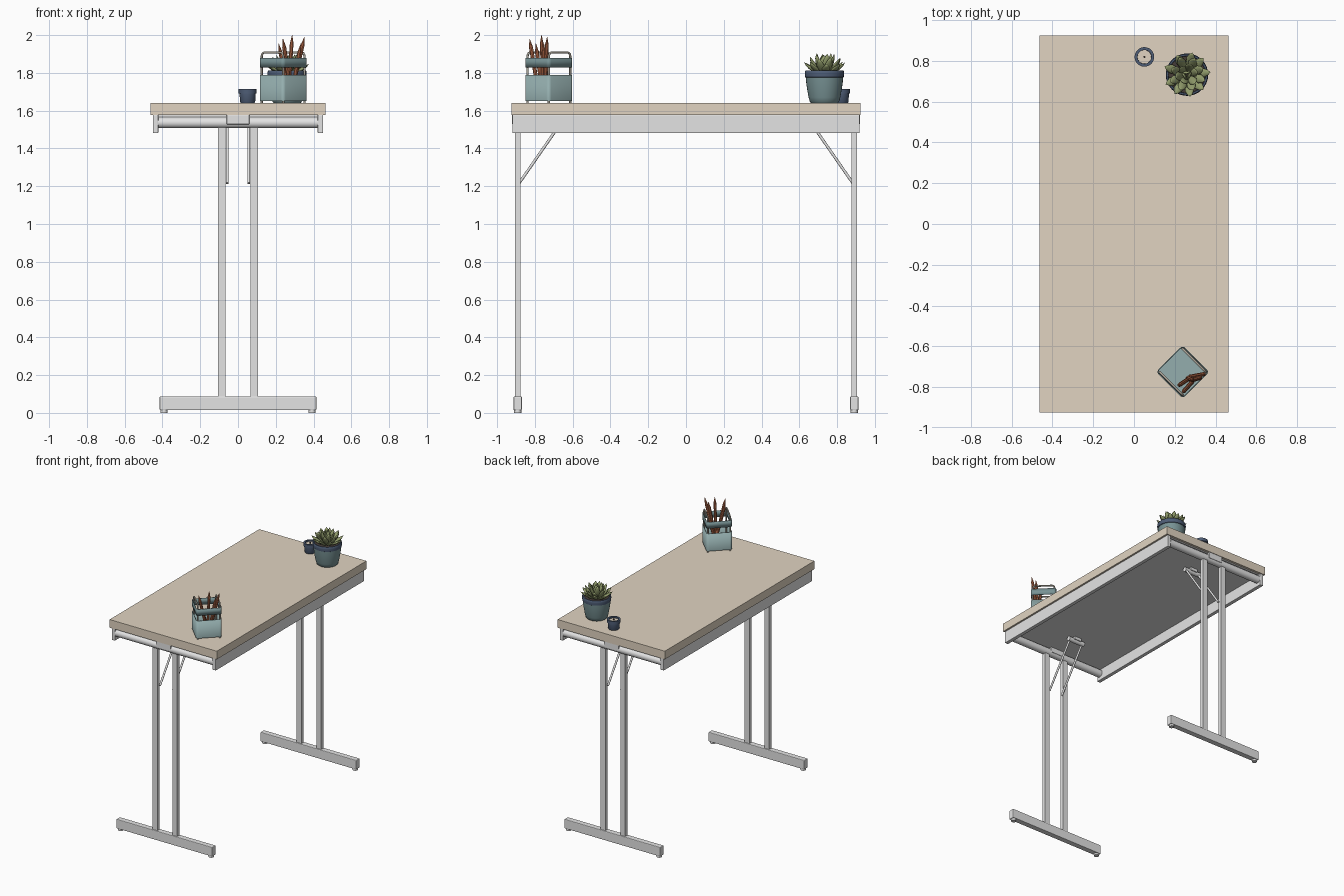
import bpy, bmesh, math, random
from mathutils import Vector, Matrix

if "Cube" in bpy.data.objects:
    bpy.data.objects.remove(bpy.data.objects["Cube"])

random.seed(4)


def mat(name, r, g, b):
    m = bpy.data.materials.new(name)
    m.diffuse_color = [((c / 255 + 0.055) / 1.055) ** 2.4 for c in (r, g, b)] + [1]
    m.use_nodes = True
    m.node_tree.nodes["Principled BSDF"].inputs["Base Color"].default_value = m.diffuse_color
    return m


TAN = mat("tan wood", 225, 212, 193)
METAL = mat("light grey metal", 228, 228, 228)
TEAL = mat("light teal", 148, 174, 174)
DTEAL = mat("dark teal", 120, 147, 149)
NAVY = mat("slate navy", 78, 93, 118)
GREEN = mat("leaf green", 146, 157, 108)
BROWN = mat("pencil brown", 184, 108, 74)
WIRE = mat("wire grey", 172, 166, 154)
SOIL = mat("dark soil", 70, 60, 54)


def finish(name, bm, m, smooth=False):
    bmesh.ops.recalc_face_normals(bm, faces=bm.faces)
    me = bpy.data.meshes.new(name)
    bm.to_mesh(me)
    bm.free()
    me.materials.append(m)
    ob = bpy.data.objects.new(name, me)
    bpy.context.collection.objects.link(ob)
    if smooth:
        bpy.ops.object.select_all(action='DESELECT')
        ob.select_set(True)
        bpy.context.view_layer.objects.active = ob
        bpy.ops.object.shade_smooth_by_angle(angle=math.radians(40))
    return ob


def box(name, lo, hi, m, bevel=0):
    bm = bmesh.new()
    bmesh.ops.create_cube(bm, size=1)
    lo, hi = Vector(lo), Vector(hi)
    for v in bm.verts:
        v.co = (lo + hi) / 2 + v.co * (hi - lo)
    if bevel:
        bmesh.ops.bevel(bm, geom=bm.edges[:], offset=bevel, segments=2, affect='EDGES', profile=0.5)
    return finish(name, bm, m)


def rod(name, a, b, r, m, r2=None, seg=12):
    a, b = Vector(a), Vector(b)
    bm = bmesh.new()
    bmesh.ops.create_cone(bm, cap_ends=True, segments=seg, radius1=r,
                          radius2=r if r2 is None else r2, depth=(b - a).length)
    q = (b - a).to_track_quat('Z', 'Y').to_matrix().to_4x4()
    bm.transform(Matrix.Translation((a + b) / 2) @ q)
    return finish(name, bm, m, seg > 8)


def lathe(name, pts, centre, m, seg=32):
    bm = bmesh.new()
    vs = [bm.verts.new((r, 0, z)) for r, z in pts]
    es = [bm.edges.new(p) for p in zip(vs, vs[1:])]
    bmesh.ops.spin(bm, geom=vs + es, axis=(0, 0, 1), cent=(0, 0, 0), angle=2 * math.pi, steps=seg)
    bmesh.ops.remove_doubles(bm, verts=bm.verts, dist=1e-5)
    bm.transform(Matrix.Translation(centre))
    return finish(name, bm, m, True)


def wire(name, pts, r, m):
    cu = bpy.data.curves.new(name, 'CURVE')
    cu.dimensions = '3D'
    cu.bevel_depth, cu.bevel_resolution, cu.use_fill_caps = r, 2, True
    sp = cu.splines.new('POLY')
    sp.points.add(len(pts) - 1)
    for p, c in zip(sp.points, pts):
        p.co = (*c, 1)
    cu.materials.append(m)
    bpy.context.collection.objects.link(bpy.data.objects.new(name, cu))


# Table top, underside panel and side rails
box("table_top", (-.464, -.925, 1.576), (.464, .925, 1.64), TAN)
box("underside_panel", (-.425, -.905, 1.568), (.425, .905, 1.577), METAL)
for s in (-1, 1):
    xs = sorted((s * .422, s * .451))
    box("side_rail", (xs[0], -.919, 1.482), (xs[1], .919, 1.577), METAL, .003)

# Folding leg frames at both ends
for s in (-1, 1):
    Y = s * .891
    rod("cross_tube", (-.423, Y, 1.536), (.423, Y, 1.536), .029, METAL, seg=20)
    box("tube_bracket", (-.06, Y - .031, 1.528), (.06, Y + .031, 1.578), METAL, .003)
    box("foot_bar", (-.415, Y - .022, .014), (.415, Y + .022, .087), METAL, .005)
    yb = s * .655
    box("brace_plate", (-.03, yb - .025, 1.545), (.03, yb + .025, 1.57), METAL)
    rod("brace_pivot", (-.07, yb, 1.545), (.07, yb, 1.545), .018, METAL)
    for t in (-1, 1):
        box("leg", (t * .086 - .021, Y - .0145, .08), (t * .086 + .021, Y + .0145, 1.525), METAL)
        rod("brace", (t * .057, s * .884, 1.215), (t * .057, yb, 1.545), .0075, METAL)
        rod("foot_pad", (t * .392, Y, 0), (t * .392, Y, .016), .019, METAL, seg=16)

# Plant pot with rim band and soil
PC = (.26, .733, 1.64)
lathe("plant_pot", [(0, 0), (.07, 0), (.077, .006), (.084, .03), (.092, .075), (.097, .11),
                    (.099, .14), (.09, .14), (.087, .12)], PC, DTEAL)
lathe("pot_rim", [(.097, .134), (.102, .137), (.104, .155), (.103, .168), (.1, .172), (.092, .172),
                  (.089, .14)], PC, NAVY)
lathe("pot_soil", [(0, .158), (.092, .155)], PC, SOIL)

# Succulent rosette: rings of pointed flattened leaves
bm = bmesh.new()
for n, length, tilt, r0 in ((9, .1, 63, .03), (8, .108, 45, .022), (6, .112, 27, .014), (3, .1, 10, .007)):
    off = random.random() * 6
    for i in range(n):
        a = off + i * 2 * math.pi / n + random.uniform(-.1, .1)
        M = (Matrix.Translation(Vector(PC) + Vector((0, 0, .155))) @ Matrix.Rotation(a, 4, 'Z')
             @ Matrix.Translation((r0, 0, 0))
             @ Matrix.Rotation(math.radians(tilt + random.uniform(-5, 5)), 4, 'Y'))
        rings = []
        for t, w in ((0, .01), (.3, .018), (.6, .022), (.82, .014)):
            rings.append([bm.verts.new(M @ Vector((.4 * w * math.cos(k * math.pi / 4) - .012 * t * t,
                                                   w * math.sin(k * math.pi / 4), t * length)))
                          for k in range(8)])
        tip = bm.verts.new(M @ Vector((-.014, 0, length)))
        for p, q in zip(rings, rings[1:]):
            for k in range(8):
                bm.faces.new((p[k], p[(k + 1) % 8], q[(k + 1) % 8], q[k]))
        for k in range(8):
            bm.faces.new((rings[-1][k], rings[-1][(k + 1) % 8], tip))
        bm.faces.new(rings[0])
leaves = finish("succulent_leaves", bm, GREEN)
leaves.data.shade_smooth()

# Small candle cup
CC = (.051, .82, 1.64)
lathe("candle_cup", [(0, 0), (.036, 0), (.04, .006), (.043, .05), (.048, .052), (.048, .076),
                     (.034, .076), (.033, .058)], CC, NAVY)
lathe("candle_wax", [(0, .066), (.034, .066)], CC, TAN)
rod("candle_wick", (.051, .82, 1.70), (.051, .82, 1.716), .005, SOIL, seg=8)

# Desk organiser, turned by 45 degrees
D = Matrix.Translation((.239, -.726, 0)) @ Matrix.Rotation(math.pi / 4, 4, 'Z')
H = .0925


def tray(name, z0, z1, m, floor):
    bm = bmesh.new()
    bmesh.ops.create_cube(bm, size=1)
    for v in bm.verts:
        v.co = Vector((v.co.x * 2 * H, v.co.y * 2 * H, (z0 + z1) / 2 + v.co.z * (z1 - z0)))
    bm.normal_update()
    cut = [f for f in bm.faces if f.normal.z > .5 or (not floor and f.normal.z < -.5)]
    bmesh.ops.delete(bm, geom=cut, context='FACES')
    up = [e for e in bm.edges if abs(e.verts[0].co.z - e.verts[1].co.z) > .01]
    bmesh.ops.bevel(bm, geom=up, offset=.018, segments=5, affect='EDGES', profile=0.5)
    bm.transform(D)
    ob = finish(name, bm, m, True)
    sol = ob.modifiers.new("wall", 'SOLIDIFY')
    sol.thickness, sol.offset = .005, -1


tray("organiser_box", 1.652, 1.788, TEAL, True)
tray("organiser_band", 1.829, 1.879, DTEAL, False)
e = H - .0125
for s in (-1, 1):
    arc = [(-e, 1.64), (-e, 1.888), (-e + .003, 1.898), (-e + .009, 1.905), (-e + .018, 1.908)]
    path = arc + [(-u, z) for u, z in reversed(arc)]
    wire("organiser_wire_arch", [D @ Vector((s * e, u, z)) for u, z in path], .006, WIRE)

# Pencils leaning in the right corner
for b, t in (((.275, -.755), (.215, -.795, 1.955)), ((.285, -.775), (.238, -.828, 1.98)),
             ((.265, -.755), (.287, -.765, 2.0)), ((.275, -.75), (.352, -.735, 1.99)),
             ((.28, -.768), (.333, -.752, 1.955))):
    a, c = Vector((*b, 1.662)), Vector(t)
    k = c - (c - a).normalized() * .045
    rod("pencil", a, k, .0105, BROWN, seg=8)
    rod("pencil_tip", k, c, .0105, BROWN, .001, 8)
